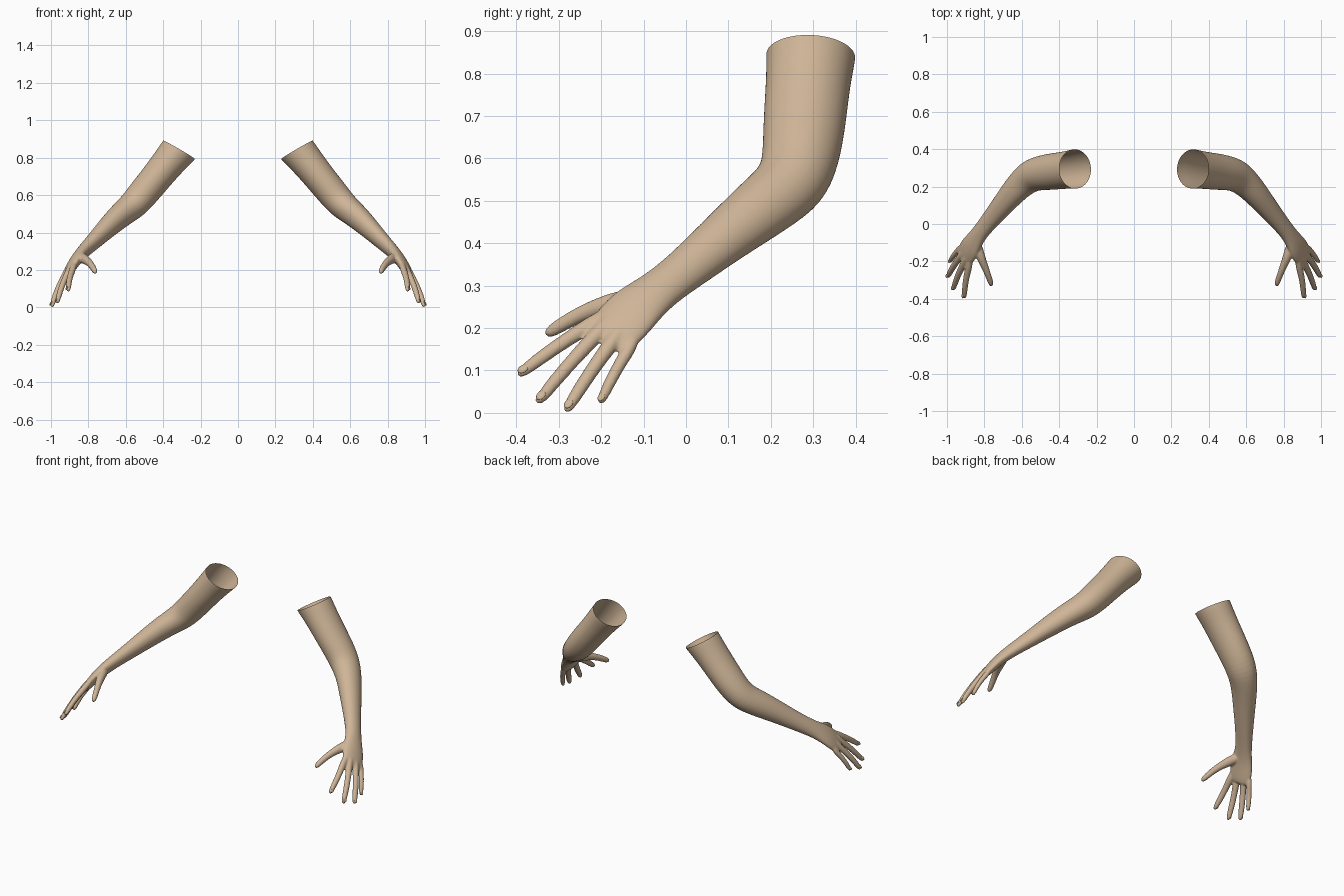
import bpy, bmesh, math
from mathutils import Vector, Matrix

if "Cube" in bpy.data.objects:
    bpy.data.objects.remove(bpy.data.objects["Cube"], do_unlink=True)

skin = bpy.data.materials.new("warm tan skin")
skin.use_nodes = True
tone = (0.62, 0.46, 0.31, 1)
skin.diffuse_color = tone
skin.node_tree.nodes["Principled BSDF"].inputs["Base Color"].default_value = tone

ACROSS = Vector((0.43, 0.77, -0.47))   # index side to little finger side
BACK = Vector((0.88, -0.25, 0.40))     # out of the back of the hand


def loft(bm, sections, sides):
    """Closed tube through (centre, wide axis, wide radius, thin radius)."""
    centres = [Vector(s[0]) for s in sections]
    last = len(centres) - 1
    rings = []
    for i, (c, axis, wide, thin) in enumerate(sections):
        run = (centres[min(i + 1, last)] - centres[max(i - 1, 0)]).normalized()
        u = Vector(axis)
        u = (u - run * u.dot(run)).normalized()
        v = run.cross(u)
        turn = [math.tau * k / sides for k in range(sides)]
        rings.append([bm.verts.new(centres[i] + u * wide * math.cos(a) + v * thin * math.sin(a))
                      for a in turn])
    for a, b in zip(rings, rings[1:]):
        for k in range(sides):
            n = (k + 1) % sides
            bm.faces.new((a[k], a[n], b[n], b[k]))
    bm.faces.new(rings[0][::-1])
    bm.faces.new(rings[-1])


def finger(bm, points, radii):
    loft(bm, [(p, ACROSS, r, r * 0.92) for p, r in zip(points, radii)], 12)


def add_object(name, bm):
    mesh = bpy.data.meshes.new(name)
    bm.to_mesh(mesh)
    mesh.materials.append(skin)
    for p in mesh.polygons:
        p.use_smooth = True
    obj = bpy.data.objects.new(name, mesh)
    bpy.context.collection.objects.link(obj)
    return obj


# Upper arm, elbow, forearm, wrist and palm
Y, FORE, WRIST = (0, 1, 0), (0.3, 0.65, -0.65), (0.35, 0.7, -0.6)
arm = [
    ((0.25, 0.298, 0.92), Y, 0.108, 0.100),
    ((0.315, 0.295, 0.843), Y, 0.108, 0.100),
    ((0.36, 0.289, 0.79), Y, 0.101, 0.092),
    ((0.44, 0.28, 0.69), Y, 0.099, 0.085),
    ((0.51, 0.272, 0.605), Y, 0.093, 0.084),
    ((0.565, 0.252, 0.54), Y, 0.088, 0.078),
    ((0.63, 0.19, 0.492), FORE, 0.079, 0.067),
    ((0.70, 0.105, 0.425), FORE, 0.066, 0.056),
    ((0.775, 0.015, 0.35), FORE, 0.055, 0.043),
    ((0.835, -0.06, 0.292), WRIST, 0.050, 0.035),
    ((0.868, -0.115, 0.252), ACROSS, 0.068, 0.031),
    ((0.892, -0.15, 0.213), ACROSS, 0.071, 0.027),
    ((0.91, -0.18, 0.18), ACROSS, 0.066, 0.022),
    ((0.917, -0.195, 0.165), ACROSS, 0.055, 0.014),
]
bm = bmesh.new()
loft(bm, arm, 20)

# Four fingers: knuckle and tip, bowed towards the back of the hand
fingers = [
    ((0.882, -0.225, 0.208), (0.907, -0.397, 0.088)),
    ((0.907, -0.205, 0.190), (0.967, -0.352, 0.022)),
    ((0.925, -0.170, 0.172), (0.996, -0.284, 0.002)),
    ((0.935, -0.135, 0.150), (0.984, -0.203, 0.022)),
]
nails = []
for i, (root, tip) in enumerate(fingers):
    root, tip = Vector(root), Vector(tip)
    size = 0.85 if i == 3 else 1
    steps = (-0.25, 0, 0.3, 0.6, 0.88, 0.97, 1)
    path = [root.lerp(tip, t) + BACK * 0.03 * max(t, 0) * (1 - t) for t in steps]
    finger(bm, path, [size * r for r in (0.015, 0.021, 0.018, 0.0175, 0.0155, 0.011, 0.005)])
    nails.append((root.lerp(tip, 0.91) + BACK * 0.0125 * size, tip - root, size))

# Thumb with its fleshy base
thumb = [(0.842, -0.095, 0.268), (0.828, -0.155, 0.262), (0.803, -0.215, 0.247),
         (0.783, -0.265, 0.225), (0.766, -0.313, 0.196), (0.763, -0.326, 0.188), (0.762, -0.332, 0.184)]
finger(bm, thumb, (0.026, 0.030, 0.022, 0.019, 0.017, 0.012, 0.005))

# Fuse the parts into one smooth skin
body = add_object("arm_base", bm)
bm.free()
body.modifiers.new("round", "SUBSURF").levels = 2
fuse = body.modifiers.new("fuse", "REMESH")
fuse.mode, fuse.voxel_size, fuse.use_smooth_shade = "VOXEL", 0.005, True
soften = body.modifiers.new("soften", "SMOOTH")
soften.factor, soften.iterations = 0.5, 5
fused = body.evaluated_get(bpy.context.evaluated_depsgraph_get()).to_mesh()
bm = bmesh.new()
bm.from_mesh(fused)
bpy.data.objects.remove(body, do_unlink=True)

# Open the sleeve end with a slanted cut
bmesh.ops.bisect_plane(bm, geom=bm.verts[:] + bm.edges[:] + bm.faces[:], dist=1e-5,
                       plane_co=(0.315, 0.295, 0.842), plane_no=(-0.5, 0.04, 0.86), clear_outer=True)

# Thin oval fingernails
nail_bm = bmesh.new()
for centre, along, size in nails:
    y = along.normalized()
    z = (BACK - y * BACK.dot(y)).normalized()
    frame = Matrix((y.cross(z), y, z)).transposed().to_4x4()
    place = Matrix.Translation(centre) @ frame @ Matrix.Diagonal((0.010 * size, 0.014 * size, 0.004, 1))
    bmesh.ops.create_uvsphere(nail_bm, u_segments=16, v_segments=8, radius=1, matrix=place)

# Left side, then its mirror image
for side in ("left", "right"):
    add_object(side + "_arm", bm)
    add_object(side + "_fingernails", nail_bm)
    for part in (bm, nail_bm):
        bmesh.ops.scale(part, vec=(-1, 1, 1), verts=part.verts)
        bmesh.ops.reverse_faces(part, faces=part.faces)
bm.free()
nail_bm.free()
